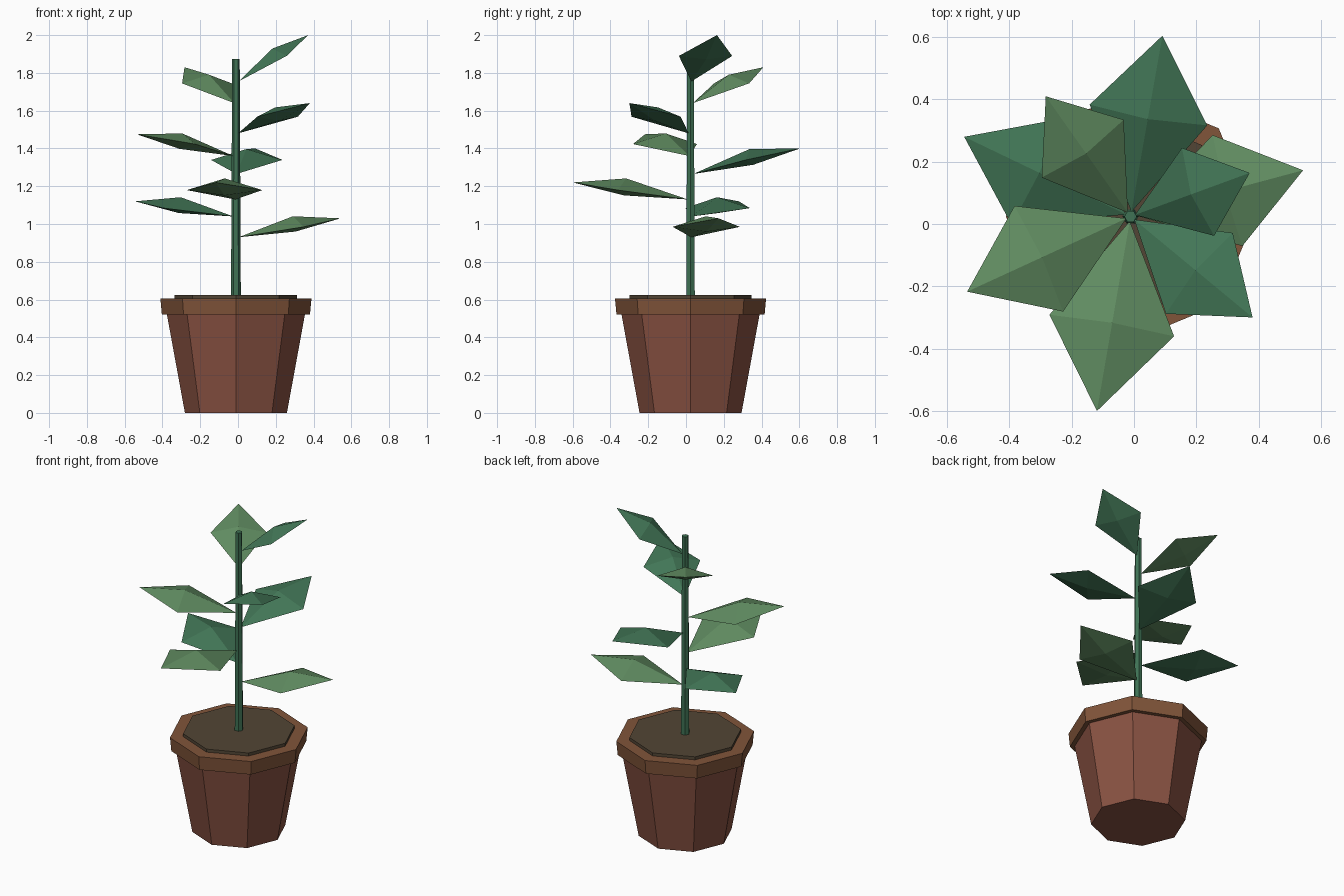
import bpy, math
from mathutils import Vector

if "Cube" in bpy.data.objects:
    bpy.data.objects.remove(bpy.data.objects["Cube"])

CX, CY = -0.011, 0.024   # plant axis


def material(name, rgb):
    m = bpy.data.materials.new(name)
    m.diffuse_color = (*rgb, 1)
    m.use_nodes = True
    m.node_tree.nodes["Principled BSDF"].inputs["Base Color"].default_value = m.diffuse_color
    return m


clay = material("clay", (0.25, 0.085, 0.055))
rim_clay = material("rim_clay", (0.22, 0.09, 0.042))
earth = material("earth", (0.085, 0.06, 0.035))
stem_green = material("stem_green", (0.05, 0.17, 0.09))
leaf_light = material("leaf_light", (0.117, 0.262, 0.119))
leaf_dark = material("leaf_dark", (0.054, 0.181, 0.093))


def tapered(name, sides, r1, r2, z1, z2, mat):
    """Faceted, tapered prism with a corner on the x axis."""
    bpy.ops.mesh.primitive_cone_add(vertices=sides, radius1=r1, radius2=r2,
                                    depth=z2 - z1, location=(CX, CY, (z1 + z2) / 2),
                                    rotation=(0, 0, math.pi / 2))
    ob = bpy.context.object
    ob.name = name
    ob.data.materials.append(mat)


def leaf(name, angle, reach, z_base, z_tip, mat):
    """Thick diamond leaf with a raised middle on top and a shallow one below."""
    a = math.radians(angle)
    out = Vector((math.cos(a), math.sin(a), 0))
    side = Vector((-out.y, out.x, 0))
    axis = Vector((CX, CY, 0))
    base = axis + out * 0.015 + Vector((0, 0, z_base))
    tip = axis + out * reach + Vector((0, 0, z_tip))
    length = (tip - base).length
    normal = (tip - base).normalized().cross(side)
    mid = base.lerp(tip, 0.55)
    verts = [base, mid - side * length * 0.325, tip, mid + side * length * 0.325,
             mid + normal * length * 0.1, mid - normal * length * 0.045]
    faces = []
    for i in range(4):
        j = (i + 1) % 4
        faces += [(i, j, 4), (j, i, 5)]
    me = bpy.data.meshes.new(name)
    me.from_pydata(verts, [], faces)
    me.materials.append(mat)
    bpy.context.collection.objects.link(bpy.data.objects.new(name, me))


# Pot, rim, soil and stem
tapered("pot", 8, 0.27, 0.367, 0.0, 0.53, clay)
tapered("pot_rim", 8, 0.392, 0.4, 0.52, 0.606, rim_clay)
tapered("soil", 8, 0.324, 0.324, 0.58, 0.625, earth)
tapered("stem", 6, 0.026, 0.02, 0.6, 1.873, stem_green)

# Leaves spiralling up: angle, horizontal reach, base height, tip height
leaves = [(15, 0.573, 0.93, 1.03), (154.4, 0.592, 1.04, 1.12),
          (260.2, 0.633, 1.13, 1.22), (80, 0.589, 1.265, 1.4),
          (204.7, 0.577, 1.36, 1.475), (320.4, 0.508, 1.48, 1.64),
          (125.2, 0.472, 1.64, 1.83), (20.1, 0.407, 1.755, 2.0)]
for i, spec in enumerate(leaves):
    leaf(f"leaf_{i + 1}", *spec, leaf_dark if i % 2 else leaf_light)
